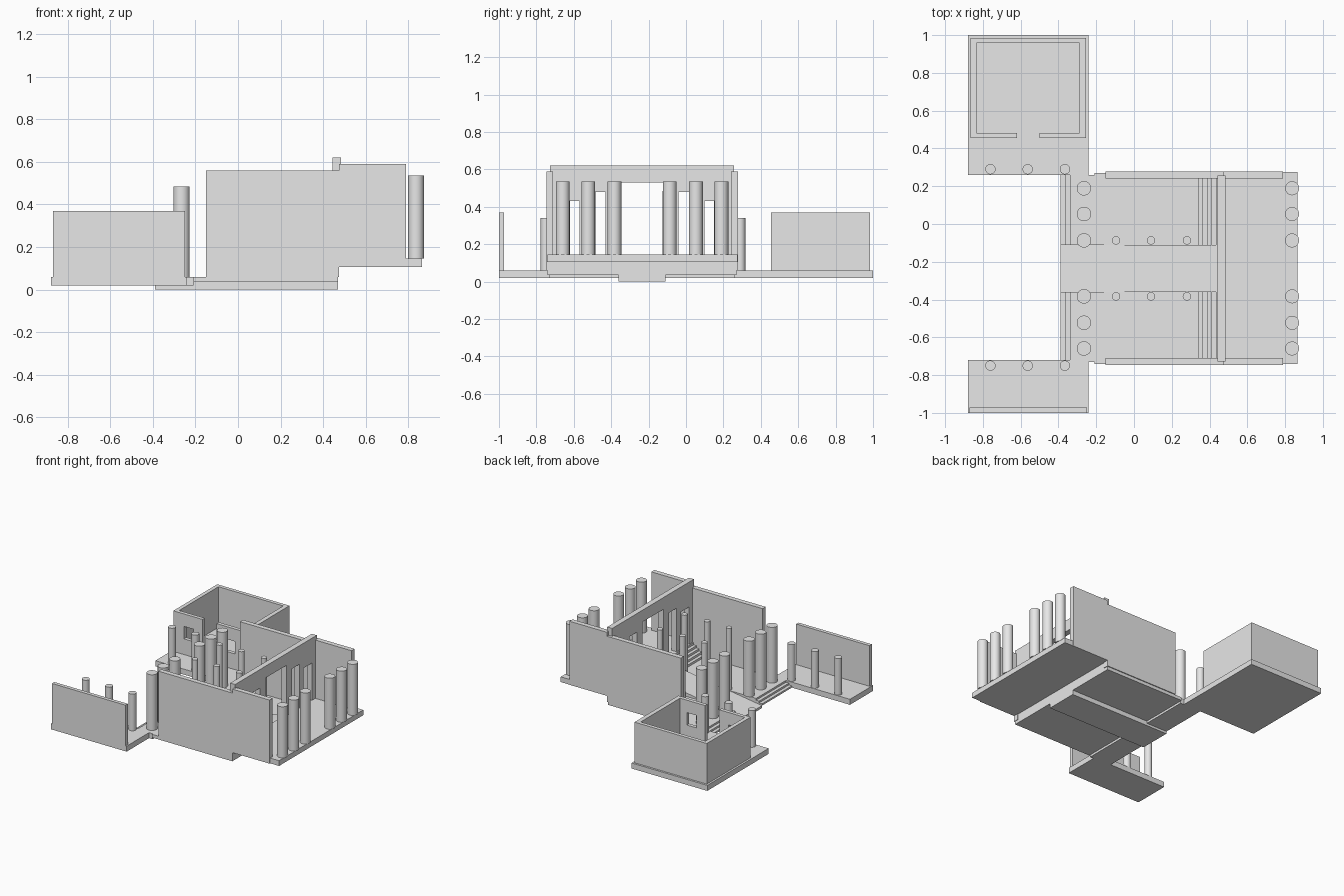
import bpy, bmesh
from mathutils import Matrix, Vector

if "Cube" in bpy.data.objects:
    bpy.data.objects.remove(bpy.data.objects["Cube"])

stone = bpy.data.materials.new("pale_stone")
stone.use_nodes = True
GREY = (0.8, 0.8, 0.8, 1)
stone.diffuse_color = GREY
stone.node_tree.nodes["Principled BSDF"].inputs["Base Color"].default_value = GREY


def finish(name, bm):
    bmesh.ops.recalc_face_normals(bm, faces=bm.faces)
    mesh = bpy.data.meshes.new(name)
    bm.to_mesh(mesh)
    bm.free()
    mesh.materials.append(stone)
    obj = bpy.data.objects.new(name, mesh)
    bpy.context.scene.collection.objects.link(obj)
    return obj


def box(name, xs, ys, zs):
    bm = bmesh.new()
    bmesh.ops.create_cube(bm, size=1)
    for v in bm.verts:
        for i, (lo, hi) in enumerate((xs, ys, zs)):
            v.co[i] = hi if v.co[i] > 0 else lo
    return finish(name, bm)


def extrude(name, points, direction):
    """Closed outline pushed along a direction."""
    bm = bmesh.new()
    face = bm.faces.new([bm.verts.new(p) for p in points])
    out = bmesh.ops.extrude_face_region(bm, geom=[face])
    verts = [g for g in out["geom"] if isinstance(g, bmesh.types.BMVert)]
    bmesh.ops.translate(bm, verts=verts, vec=Vector(direction))
    return finish(name, bm)


def side_profile(name, outline, ys):
    return extrude(name, [(x, ys[0], z) for x, z in outline], (0, ys[1] - ys[0], 0))


def column(name, x, y, radius, base, top):
    bm = bmesh.new()
    bmesh.ops.create_cone(bm, cap_ends=True, segments=32, radius1=radius, radius2=radius,
                          depth=top - base, matrix=Matrix.Translation((x, y, (base + top) / 2)))
    for f in bm.faces:
        f.smooth = len(f.verts) == 4
    for e in bm.edges:
        e.smooth = all(f.smooth for f in e.link_faces)
    return finish(name, bm)


def cut(obj, name, xs, ys, zs):
    cutter = box(name, xs, ys, zs)
    cutter.hide_render = True
    cutter.hide_viewport = True
    cutter.display_type = 'WIRE'
    mod = obj.modifiers.new(name, 'BOOLEAN')
    mod.object = cutter
    mod.solver = 'EXACT'
    # bake the opening and drop the cutter
    cutter.hide_viewport = False
    bpy.context.view_layer.update()
    deps = bpy.context.evaluated_depsgraph_get()
    mesh = bpy.data.meshes.new_from_object(obj.evaluated_get(deps))
    obj.modifiers.clear()
    obj.data = mesh
    bpy.data.objects.remove(cutter)


MID = -0.235                 # symmetry line of the hall
FLOOR, PORCH = 0.06, 0.145   # walking levels


def mirrored(offsets):
    """Pair of y ranges on both sides of the hall axis."""
    a, b = offsets
    return (("left", (MID + a, MID + b)), ("right", (MID - b, MID - a)))


# Side wing floors
box("north_wing_floor", (-0.88, -0.24), (0.26, 1), (0.018, FLOOR))
box("south_wing_floor", (-0.88, -0.24), (-1, -0.72), (0.018, FLOOR))
box("south_wing_wall", (-0.87, -0.25), (-1, -0.972), (0.018, 0.37))

# Hall floors, entry steps and rising steps to the porch, either side of the ramp
for side, ys in mirrored((0.125, 0.495)):
    side_profile("entry_steps_" + side, [
        (-0.39, 0.018), (-0.39, 0.032), (-0.365, 0.032), (-0.365, 0.046),
        (-0.34, 0.046), (-0.34, FLOOR), (-0.21, FLOOR), (-0.21, 0.018)], ys)
    outline = [(0.47, 0.035), (-0.21, 0.035), (-0.21, FLOOR)]
    rise = (PORCH - FLOOR) / 5
    for i in range(5):
        x = 0.34 + i * 0.0235
        outline += [(x, FLOOR + i * rise), (x, FLOOR + (i + 1) * rise)]
    outline.append((0.47, PORCH))
    side_profile("hall_floor_" + side, outline, ys)
    edge = (0.495, 0.505)
    for s, strip in mirrored(edge):
        if s == side:
            box("floor_edge_" + side, (-0.21, 0.47), strip, (0.035, FLOOR))

# Central ramp
side_profile("central_ramp", [(-0.39, 0), (0.47, 0), (0.47, 0.14), (0.44, 0.14), (-0.39, 0.018)],
             (MID - 0.125, MID + 0.125))

# Porch platform
box("porch_floor", (0.47, 0.865), (-0.74, 0.275), (0.105, PORCH))

# Long side walls, taller beside the porch
for side, ys in mirrored((0.475, 0.512)):
    side_profile("side_wall_" + side, [
        (-0.15, FLOOR), (0.475, FLOOR), (0.475, 0.105), (0.79, 0.105),
        (0.79, 0.59), (0.475, 0.59), (0.475, 0.56), (-0.15, 0.56)], ys)

# Cross wall with five doorways
bays = [(-0.49, -0.435, None), (-0.435, -0.335, 0.43), (-0.335, -0.285, None),
        (-0.285, -0.195, 0.478), (-0.195, -0.125, None)]
outline = [(-0.492, 0.13)]
for a, b, top in bays:
    if top:
        outline += [(a, 0.13), (a, top), (b, top), (b, 0.13)]
outline += [(-0.125, 0.13), (-0.125, 0.53)]
outline += [(-y, z) for y, z in reversed(outline)] + [(0.492, 0.62), (-0.492, 0.62)]
extrude("cross_wall", [(0.443, MID + y, z) for y, z in outline], (0.042, 0, 0))

# Columns of the hall and porch
for side, sign in (("left", 1), ("right", -1)):
    for i, off in enumerate((0.148, 0.288, 0.424)):
        y = MID + sign * off
        column(f"porch_column_{side}_{i}", 0.837, y, 0.037, PORCH, 0.535)
        column(f"entry_column_{side}_{i}", -0.265, y, 0.038, FLOOR, 0.485)
    for i, x in enumerate((-0.095, 0.09, 0.28)):
        column(f"hall_column_{side}_{i}", x, MID + sign * 0.148, 0.022, FLOOR - 0.01, 0.53)

# Wing columns
for wing, y in (("north", 0.29), ("south", -0.75)):
    for i, x in enumerate((-0.76, -0.563, -0.366)):
        column(f"{wing}_wing_column_{i}", x, y, 0.027, FLOOR, 0.34)

# Open-topped room on the north wing: U walls plus front with door and windows
ROOM = (FLOOR, 0.37)
plan = [(-0.865, 0.455), (-0.865, 0.985), (-0.255, 0.985), (-0.255, 0.455), (-0.5, 0.455),
        (-0.5, 0.483), (-0.288, 0.483), (-0.288, 0.957), (-0.835, 0.957), (-0.835, 0.483),
        (-0.62, 0.483), (-0.62, 0.455)]
room = extrude("room_walls", [(x, y, ROOM[0]) for x, y in plan], (0, 0, ROOM[1] - ROOM[0]))
for i, x in enumerate((-0.735, -0.385)):
    cut(room, f"window_cutter_{i}", (x - 0.04, x + 0.04), (0.43, 0.51), (0.18, 0.275))
